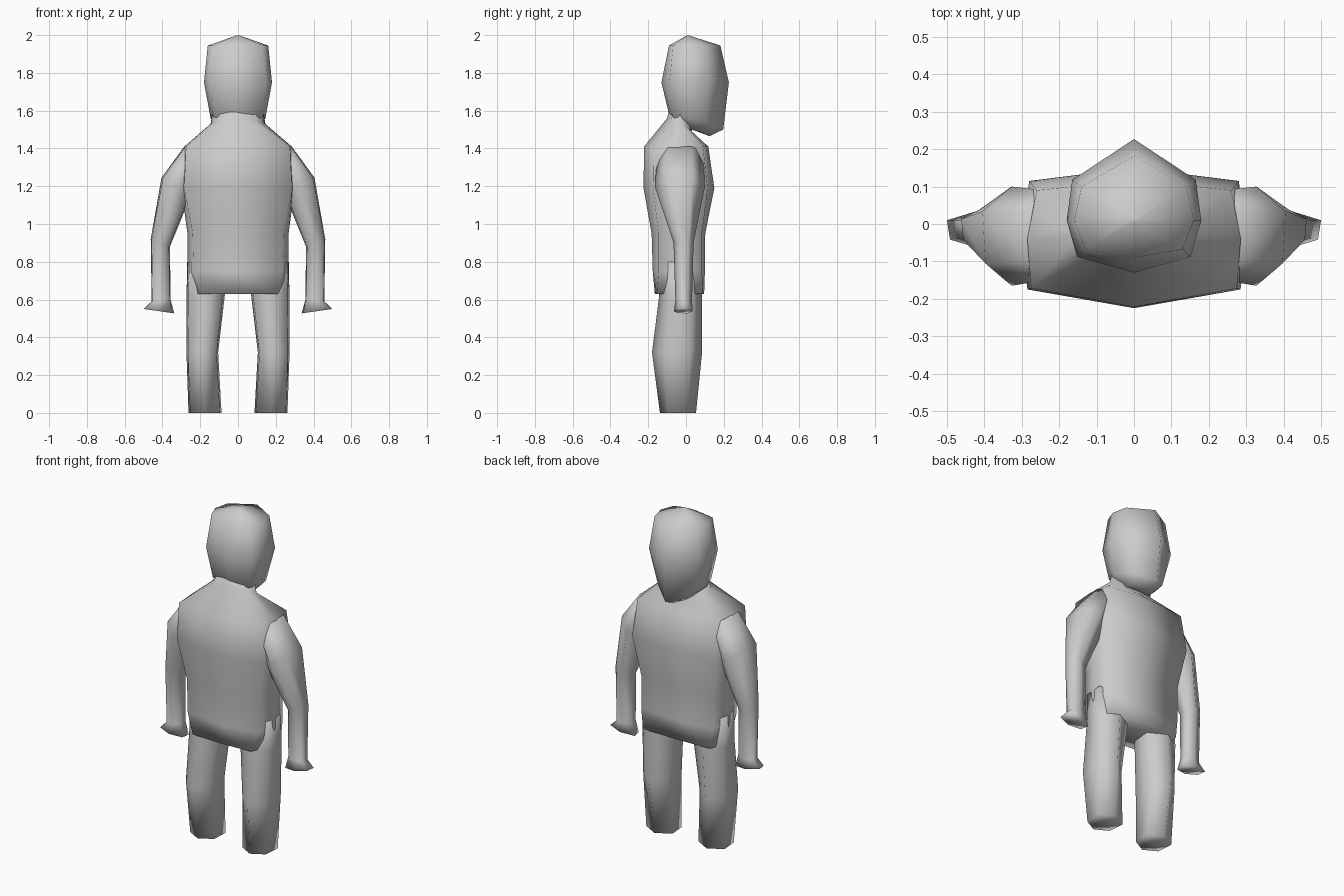
import bpy, bmesh, math

if "Cube" in bpy.data.objects:
    bpy.data.objects.remove(bpy.data.objects["Cube"])


def loft(name, rings, mirror=False):
    """Skin a list of equal-length point rings, cap both ends, shade smooth."""
    bm = bmesh.new()
    loops = [[bm.verts.new(p) for p in ring] for ring in rings]
    n = len(rings[0])
    for a, b in zip(loops, loops[1:]):
        for i in range(n):
            j = (i + 1) % n
            bm.faces.new((a[i], a[j], b[j], b[i]))
    for end in (loops[0], loops[-1]):
        mid = [sum(v.co[k] for v in end) / n for k in range(3)]
        c = bm.verts.new(mid)
        for i in range(n):
            bm.faces.new((end[i], end[(i + 1) % n], c))
    bmesh.ops.recalc_face_normals(bm, faces=bm.faces)
    me = bpy.data.meshes.new(name)
    bm.to_mesh(me)
    bm.free()
    for p in me.polygons:
        p.use_smooth = True
    ob = bpy.data.objects.new(name, me)
    bpy.context.collection.objects.link(ob)
    if mirror:
        ob.modifiers.new("Mirror", "MIRROR").use_mirror_merge = False
    return ob


def sym(front, corner_f, side, corner_b, back):
    """Eight-point ring from a half outline; front/back are (y, z)."""
    half = [corner_f, side, corner_b]
    return ([(0, *front)] + half + [(0, *back)]
            + [(-x, y, z) for x, y, z in reversed(half)])


def level(z, yf, cf, side, cb, yb):
    """Horizontal symmetric ring."""
    return sym((yf, z), (*cf, z), (*side, z), (*cb, z), (yb, z))


def hexa(x0, x1, y0, y1, zi, zo):
    """Six-sided limb ring, tilted from inner height zi to outer height zo."""
    cx, cy = (x0 + x1) / 2, (y0 + y1) / 2
    pts = []
    for fx, fy in ((0, -1), (.9, -.55), (1, .5), (0, 1), (-1, .5), (-.9, -.55)):
        pts.append((cx + fx * (x1 - x0) / 2, cy + fy * (y1 - y0) / 2,
                    zi + (zo - zi) * (fx + 1) / 2))
    return pts


# Head with pointed ridge and rounded chin
loft("head", [
    level(1.998, .005, (.006, .006), (.008, .01), (.006, .014), .016),
    level(1.945, -.09, (.13, -.068), (.16, .01), (.14, .1), .182),
    level(1.75, -.13, (.152, -.088), (.18, .01), (.165, .118), .227),
    sym((-.09, 1.58), (.12, -.07, 1.57), (.145, .01, 1.56),
        (.11, .11, 1.54), (.197, 1.5)),
    sym((-.05, 1.53), (.06, -.03, 1.52), (.08, .03, 1.5),
        (.06, .08, 1.485), (.125, 1.465)),
])

# Torso with neck, shoulders and tunic hem
loft("torso", [
    level(1.62, -.085, (.09, -.07), (.13, -.03), (.09, .03), .05),
    sym((-.1, 1.56), (.1, -.08, 1.55), (.145, -.03, 1.53),
        (.1, .02, 1.5), (.03, 1.49)),
    level(1.41, -.222, (.275, -.172), (.285, -.04), (.26, .09), .118),
    level(1.19, -.225, (.285, -.175), (.3, -.03), (.28, .115), .15),
    level(.95, -.182, (.24, -.145), (.268, -.03), (.24, .085), .102),
    level(.75, -.176, (.235, -.145), (.268, -.03), (.24, .085), .1),
    level(.63, -.165, (.195, -.155), (.255, -.03), (.225, .09), .096),
])

# Arms with flared hands
loft("arm", [
    hexa(.19, .285, -.15, .09, 1.36, 1.41),
    hexa(.25, .405, -.165, .1, 1.15, 1.245),
    hexa(.36, .462, -.066, .04, .88, .92),
    hexa(.357, .457, -.056, .032, .6, .59),
    hexa(.337, .5, -.064, .035, .527, .55),
], mirror=True)

# Legs, bulging at the knee
loft("leg", [
    hexa(.05, .27, -.14, .08, .8, .8),
    hexa(.07, .272, -.142, .085, .62, .62),
    hexa(.105, .273, -.18, .085, .32, .32),
    hexa(.087, .262, -.138, .053, 0, 0),
], mirror=True)
